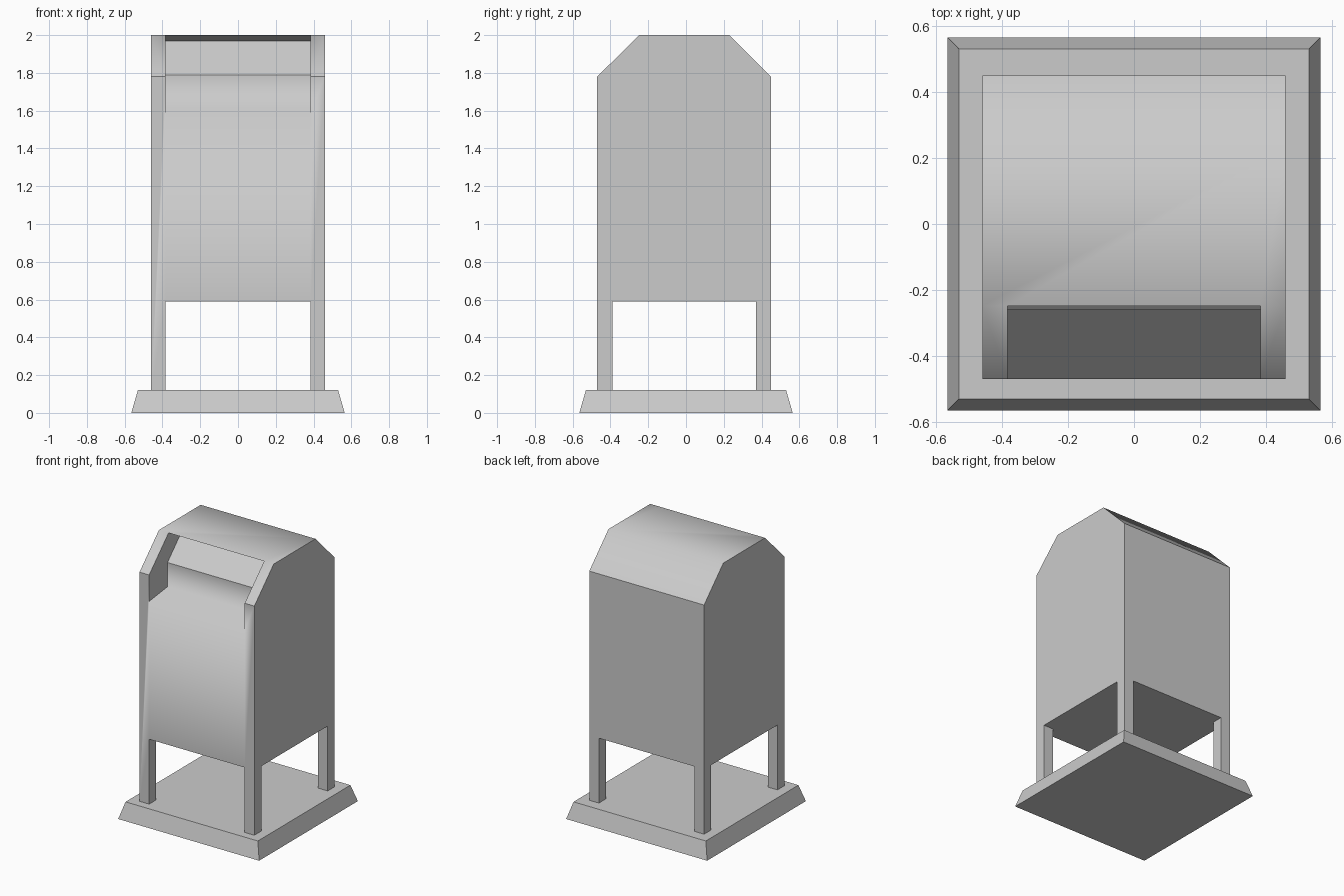
import bpy, bmesh

if "Cube" in bpy.data.objects:
    bpy.data.objects.remove(bpy.data.objects["Cube"])


def extrude_profile(name, points, half_width):
    """Solid made from a (y, z) profile, extruded along x."""
    bm = bmesh.new()
    face = bm.faces.new([bm.verts.new((-half_width, y, z)) for y, z in points])
    ext = bmesh.ops.extrude_face_region(bm, geom=[face])
    moved = [v for v in ext["geom"] if isinstance(v, bmesh.types.BMVert)]
    bmesh.ops.translate(bm, verts=moved, vec=(2 * half_width, 0, 0))
    bmesh.ops.recalc_face_normals(bm, faces=bm.faces)
    mesh = bpy.data.meshes.new(name)
    bm.to_mesh(mesh)
    bm.free()
    obj = bpy.data.objects.new(name, mesh)
    bpy.context.collection.objects.link(obj)
    return obj


def box_profile(y0, y1, z0, z1):
    return [(y0, z0), (y1, z0), (y1, z1), (y0, z1)]


# Base plinth with sloped sides
bpy.ops.mesh.primitive_cube_add(size=1, location=(0, 0, 0.06))
base = bpy.context.object
base.name = "base_plinth"
for v in base.data.vertices:
    half = 0.53 if v.co.z > 0 else 0.565
    v.co.x = half if v.co.x > 0 else -half
    v.co.y = half if v.co.y > 0 else -half
    v.co.z *= 0.12

# Cabinet with chamfered roof; legs are left over after cutting
body = extrude_profile("cabinet_and_legs", [
    (-0.47, 0.12), (0.45, 0.12), (0.45, 1.78), (0.23, 2.0),
    (-0.248, 2.0), (-0.47, 1.78)], 0.46)

# Cutters: gaps between the legs, and the deposit recess under the roof lip
cutters = [
    extrude_profile("leg_gap_sides_cutter", box_profile(-0.39, 0.37, 0, 0.59), 0.7),
    extrude_profile("leg_gap_front_cutter", box_profile(-0.7, 0.7, 0, 0.59), 0.383),
    extrude_profile("deposit_recess_cutter", [
        (-0.6, 1.572), (-0.26, 1.615), (-0.26, 1.79), (-0.08, 1.97),
        (-0.248, 2.0), (-0.248, 2.2), (-0.6, 2.2)], 0.383),
]
bpy.context.view_layer.objects.active = body
for cutter in cutters:
    mod = body.modifiers.new(cutter.name, "BOOLEAN")
    mod.operation = "DIFFERENCE"
    mod.solver = "EXACT"
    mod.object = cutter
    bpy.ops.object.modifier_apply(modifier=mod.name)
for cutter in cutters:
    bpy.data.objects.remove(cutter)

# Soft shading across the roof ridges and the recess ledge, sharp elsewhere
bm = bmesh.new()
bm.from_mesh(body.data)
for f in bm.faces:
    f.smooth = True
for e in bm.edges:
    a, b = e.verts[0].co, e.verts[1].co
    along_x = abs(a.y - b.y) < 0.001 and abs(a.z - b.z) < 0.001
    ridge = a.z > 1.99 and all(f.normal.z > 0.5 for f in e.link_faces)
    ledge = 1.55 < a.z < 1.65
    soft = along_x and (ridge or ledge)
    e.smooth = soft or e.calc_face_angle(0) < 0.5
bm.to_mesh(body.data)
bm.free()
